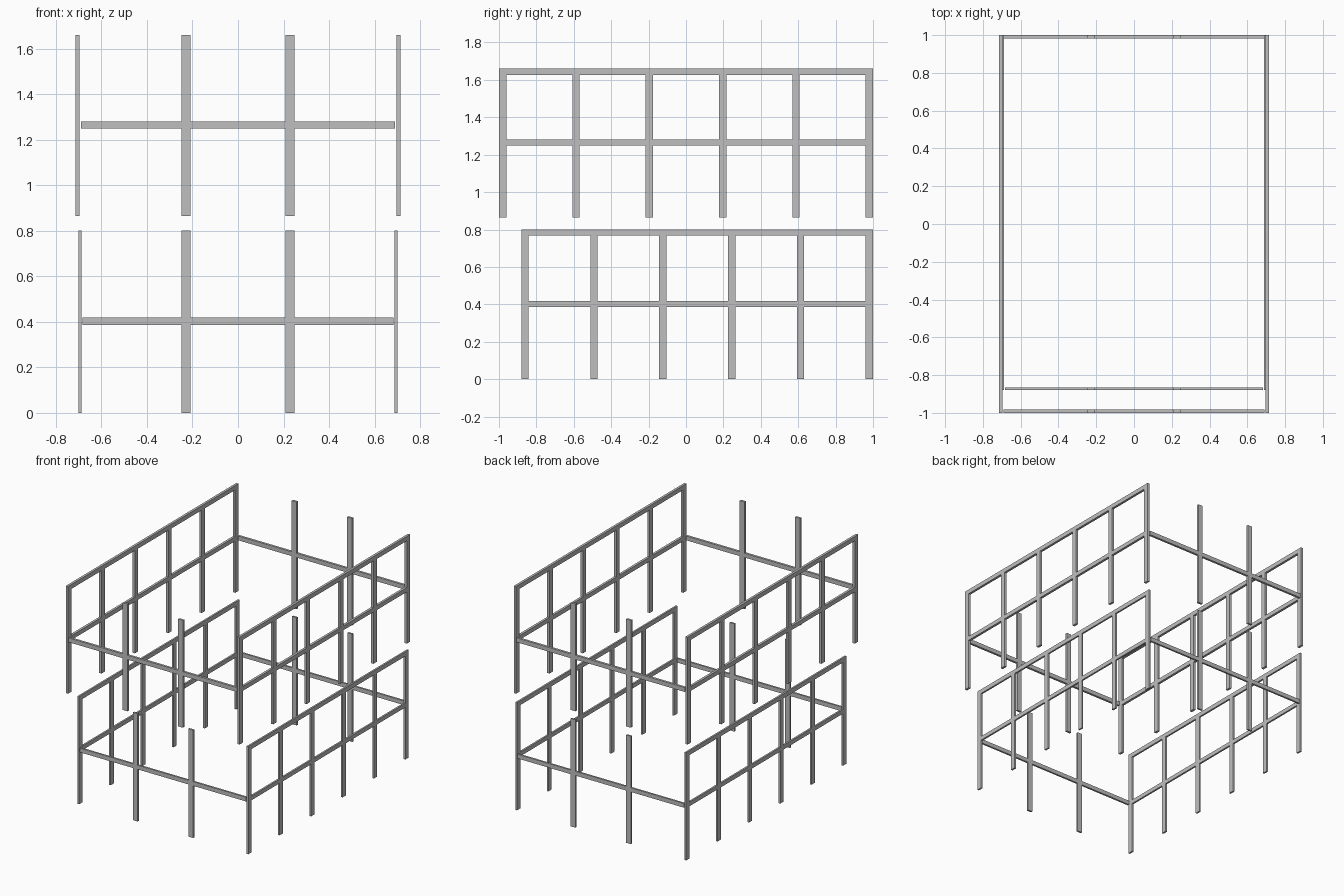
import bpy
import bmesh
import math

if "Cube" in bpy.data.objects:
    bpy.data.objects.remove(bpy.data.objects["Cube"])

grey = bpy.data.materials.new("light_grey")
grey.diffuse_color = (0.52, 0.52, 0.52, 1)
grey.use_nodes = True
grey.node_tree.nodes["Principled BSDF"].inputs["Base Color"].default_value = grey.diffuse_color


def frame(name, posts, post_w, rails, u_range, v_range, place):
    """Flat lattice of posts and rails, merged into one solid.
    posts: centres along u; rails: (low, high) along v; place(u, v, t) -> xyz, t is 0 or 1."""
    spans = [(p - post_w / 2, p + post_w / 2) for p in posts]
    us = sorted({round(a, 4) for s in spans + [u_range] for a in s})
    vs = sorted({round(a, 4) for s in rails + [v_range] for a in s})

    def inside(a, ranges):
        return any(lo - 1e-3 < a < hi + 1e-3 for lo, hi in ranges)

    bm = bmesh.new()
    grid = {}

    def vert(i, j):
        if (i, j) not in grid:
            grid[i, j] = bm.verts.new(place(us[i], vs[j], 0))
        return grid[i, j]

    for i in range(len(us) - 1):
        for j in range(len(vs) - 1):
            u, v = (us[i] + us[i + 1]) / 2, (vs[j] + vs[j + 1]) / 2
            if inside(u, spans) or inside(v, rails):
                bm.faces.new([vert(i, j), vert(i + 1, j), vert(i + 1, j + 1), vert(i, j + 1)])
    # Give the lattice its thickness
    ext = bmesh.ops.extrude_face_region(bm, geom=bm.faces[:], use_keep_orig=True)
    depth = place(0, 0, 1) - place(0, 0, 0)
    bmesh.ops.translate(bm, vec=depth, verts=[g for g in ext["geom"] if isinstance(g, bmesh.types.BMVert)])
    bmesh.ops.recalc_face_normals(bm, faces=bm.faces[:])
    mesh = bpy.data.meshes.new(name)
    bm.to_mesh(mesh)
    bm.free()
    mesh.materials.append(grey)
    bpy.context.collection.objects.link(bpy.data.objects.new(name, mesh))


from mathutils import Vector

# level: name, bottom, top, middle rail, front y, side inner x, outer x, end rail half length, end thickness
LEVELS = [
    ("lower", 0.0, 0.80, (0.387, 0.418), -0.88, 0.688, 0.701, 0.682, 0.014),
    ("upper", 0.864, 1.66, (1.248, 1.28), -1.0, 0.696, 0.714, 0.69, 0.017),
]
POST_W = 0.039

for level, z0, z1, mid, y0, x_in, x_out, half, thick in LEVELS:
    y1 = 1.0
    # Side walls: six posts, a middle rail and a top rail
    first, last = y0 + POST_W / 2, y1 - POST_W / 2
    posts = [first + (last - first) * k / 5 for k in range(6)]
    for side, s in (("left", -1), ("right", 1)):
        frame(f"{level}_{side}_wall", posts, POST_W, [mid, (z1 - 0.033, z1)], (y0, y1), (z0, z1),
              lambda u, v, t: Vector((s * (x_out if t else x_in), u, v)))
    # End walls: two posts crossed by one rail
    for end, y in (("front", y0), ("back", y1 - thick)):
        frame(f"{level}_{end}_wall", [-0.228, 0.228], POST_W, [mid], (-half, half), (z0, z1),
              lambda u, v, t: Vector((u, y + t * thick, v)))
